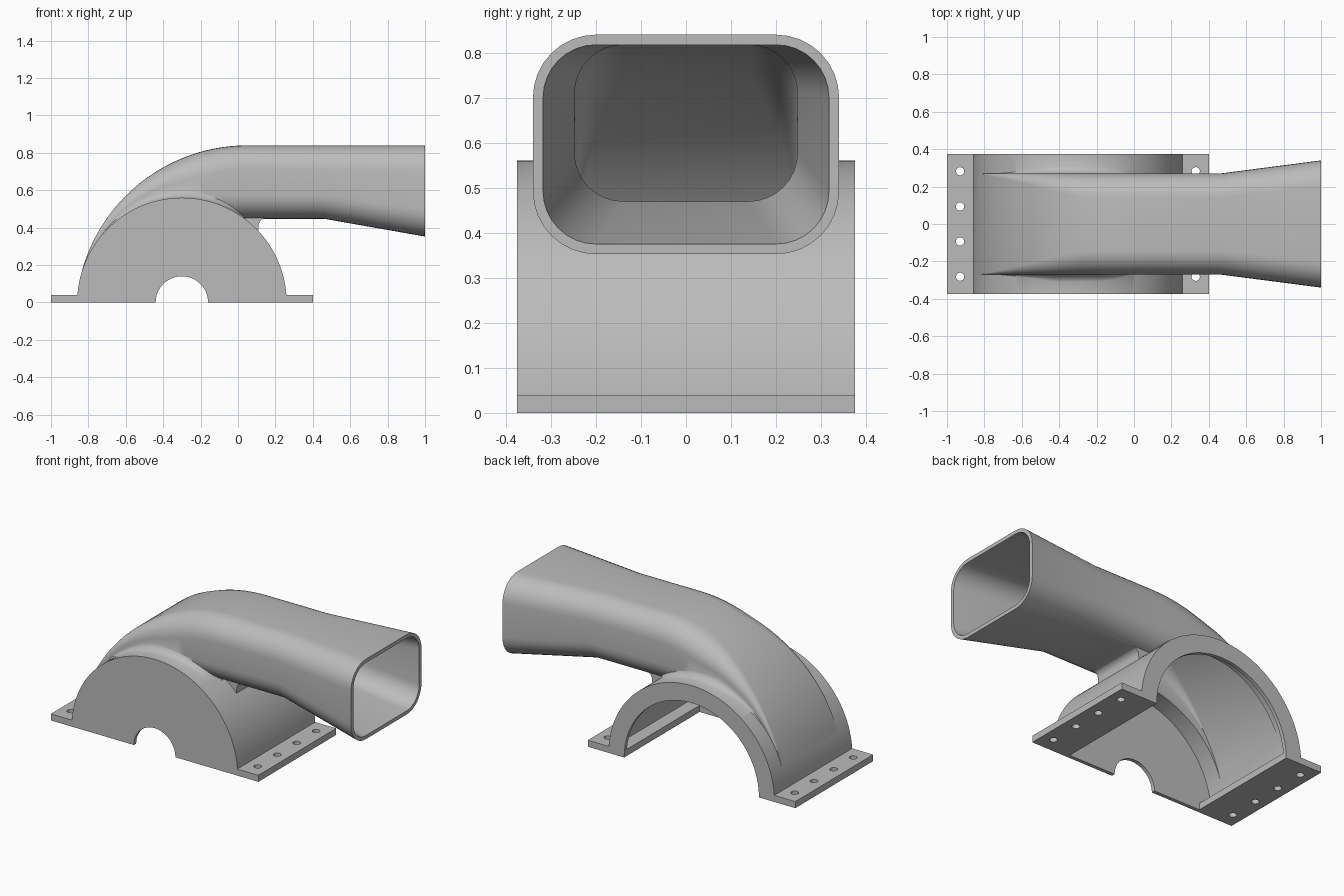
import bpy, bmesh
from math import sin, cos, sqrt, pi, radians
from mathutils import Vector

if "Cube" in bpy.data.objects:
    bpy.data.objects.remove(bpy.data.objects["Cube"], do_unlink=True)

grey = bpy.data.materials.new("light_grey_plastic")
grey.use_nodes = True
tone = (0.5, 0.5, 0.5, 1)
grey.diffuse_color = tone
grey.node_tree.nodes["Principled BSDF"].inputs["Base Color"].default_value = tone

CX, R, WALL, HALF = -0.3, 0.56, 0.0225, 0.375     # housing axis, radius, wall, half depth
NECK_W, NECK_LO, TOP, CORNER = 0.27, 0.4475, 0.84, 0.13
SX, SZ, SR = 0.05, -0.079, 0.919                  # scroll arc centre and radius
NECK_X = 0.46


def loft(name, rings):
    """Closed solid through a list of equal-length rings."""
    bm = bmesh.new()
    loops = [[bm.verts.new(p) for p in ring] for ring in rings]
    for a, b in zip(loops, loops[1:]):
        for i in range(len(a)):
            j = (i + 1) % len(a)
            bm.faces.new((a[i], a[j], b[j], b[i]))
    bm.faces.new(loops[0])
    bm.faces.new(loops[-1])
    bmesh.ops.recalc_face_normals(bm, faces=bm.faces)
    mesh = bpy.data.meshes.new(name)
    bm.to_mesh(mesh)
    bm.free()
    mesh.materials.append(grey)
    ob = bpy.data.objects.new(name, mesh)
    bpy.context.collection.objects.link(ob)
    return ob


def prism(name, outline, y0, y1):
    return loft(name, [[Vector((x, y, z)) for x, z in outline] for y in (y0, y1)])


def arc(cx, cz, r, a0, a1, n):
    return [(cx + r * cos(radians(a0 + (a1 - a0) * i / n)),
             cz + r * sin(radians(a0 + (a1 - a0) * i / n))) for i in range(n + 1)]


def disc(name, r, y0, y1):
    return prism(name, arc(CX, 0, r, 0, 360, 64)[:-1], y0, y1)


def combine(ob, other, operation):
    mod = ob.modifiers.new(operation, 'BOOLEAN')
    mod.operation, mod.solver, mod.object = operation, 'EXACT', other
    bpy.context.view_layer.objects.active = ob
    bpy.ops.object.modifier_apply(modifier=mod.name)
    bpy.data.objects.remove(other, do_unlink=True)


def smooth(ob):
    bpy.ops.object.select_all(action='DESELECT')
    ob.select_set(True)
    bpy.context.view_layer.objects.active = ob
    bpy.ops.object.shade_smooth_by_angle(angle=radians(30))


def rounded(w, lo, hi, low_r, top_r):
    """Rounded rectangle as (y, height) pairs."""
    return (arc(w - top_r, hi - top_r, top_r, 0, 90, 8)
            + arc(top_r - w, hi - top_r, top_r, 90, 180, 8)
            + arc(low_r - w, lo + low_r, low_r, 180, 270, 8)
            + arc(w - low_r, lo + low_r, low_r, 270, 360, 8))


def scroll(deg):
    """Distance from the housing axis to the scroll arc."""
    dx, dz = SX - CX, SZ
    b = cos(radians(deg)) * dx + sin(radians(deg)) * dz
    return b + sqrt(b * b - dx * dx - dz * dz + SR * SR)


def polar(deg, y, r):
    return Vector((CX + r * cos(radians(deg)), y, r * sin(radians(deg))))


def duct(name, inset, end):
    rings = []
    # scroll rising off the housing
    for i in range(19):
        deg = 162 - 4 * i
        top = scroll(deg)
        top_r = max(min(CORNER, 0.6 * (top - R)) - inset, 0.001)
        low_r = min(CORNER - inset, 0.45 * (top - NECK_LO - 2 * inset))
        sec = rounded(NECK_W - inset, NECK_LO + inset, top - inset, low_r, top_r)
        rings.append([polar(deg, y, r) for y, r in sec])
    # levelling off, straight neck and flared outlet
    xs = [CX + (SX - CX) * i / 8 for i in range(1, 9)] + [NECK_X, end]
    for x in xs:
        top = sqrt(SR ** 2 - min(x - SX, 0) ** 2) + SZ
        k = max(0, (x - NECK_X) / (1 - NECK_X))
        c = CORNER + 0.01 * k - inset
        sec = rounded(NECK_W + 0.07 * k - inset, NECK_LO - 0.095 * k + inset,
                      top - inset, c, c)
        rings.append([Vector((x, y, z)) for y, z in sec])
    return loft(name, rings)


def side_fillet(side):
    """Concave blend between the duct side and the housing."""
    rings = []
    for i in range(25):
        deg = 148 - 94 * i / 24
        f = min(0.06, 0.4 * (scroll(deg) - R)) if deg > 60 else 0.05
        ys = NECK_W
        if deg < 90:
            drop = max(0, NECK_LO + CORNER - R * sin(radians(deg)))
            ys += sqrt(max(0, CORNER ** 2 - drop ** 2)) - CORNER
        sec = [(y - 0.003, r - 0.003) for y, r in arc(ys + f, R + f, f, 270, 180, 6)]
        sec += [(ys - 0.05, R + f - 0.003), (ys - 0.05, 0.5), (ys + f - 0.003, 0.5)]
        rings.append([polar(deg, side * y, r) for y, r in sec])
    return loft("side_fillet", rings)


# Housing and duct as one hollow shell
body = prism("housing_and_duct", arc(CX, 0, R, 0, 180, 64), -HALF, HALF)
combine(body, duct("duct_outer", 0, 1.0), 'UNION')
for s in (-1, 1):
    combine(body, side_fillet(s), 'UNION')
under = ([(-0.02, 0.46), (-0.02, 0.41), (0.108, 0.38)]
         + arc(0.15, 0.41, 0.04, 180, 90, 6) + [(0.15, 0.46)])
combine(body, prism("under_fillet", under, -0.17, 0.17), 'UNION')

inner = HALF - WALL
cavity = arc(CX, 0, R - WALL, 0, 180, 64)
cavity += [(CX - R + WALL, -0.1), (CX + R - WALL, -0.1)]
combine(body, prism("cavity", cavity, -inner, inner), 'DIFFERENCE')
combine(body, duct("duct_inner", WALL, 1.02), 'DIFFERENCE')
combine(body, disc("shaft_hole", 0.14, -0.45, -0.3), 'DIFFERENCE')
combine(body, disc("back_opening", 0.455, 0.3, 0.45), 'DIFFERENCE')
smooth(body)

# Mounting flanges with bolt holes
for label, s in (("left", 1), ("right", -1)):
    x0, x1 = CX + s * 0.455, CX + s * 0.7
    flange = prism(label + "_flange", [(x0, 0), (x1, 0), (x1, 0.04), (x0, 0.04)], -HALF, HALF)
    for i in range(4):
        y = -0.282 + 0.188 * i
        circle = arc(CX + s * 0.63, y, 0.022, 0, 360, 20)[:-1]
        drill = loft("drill", [[Vector((u, v, z)) for u, v in circle] for z in (-0.1, 0.1)])
        combine(flange, drill, 'DIFFERENCE')
    smooth(flange)
